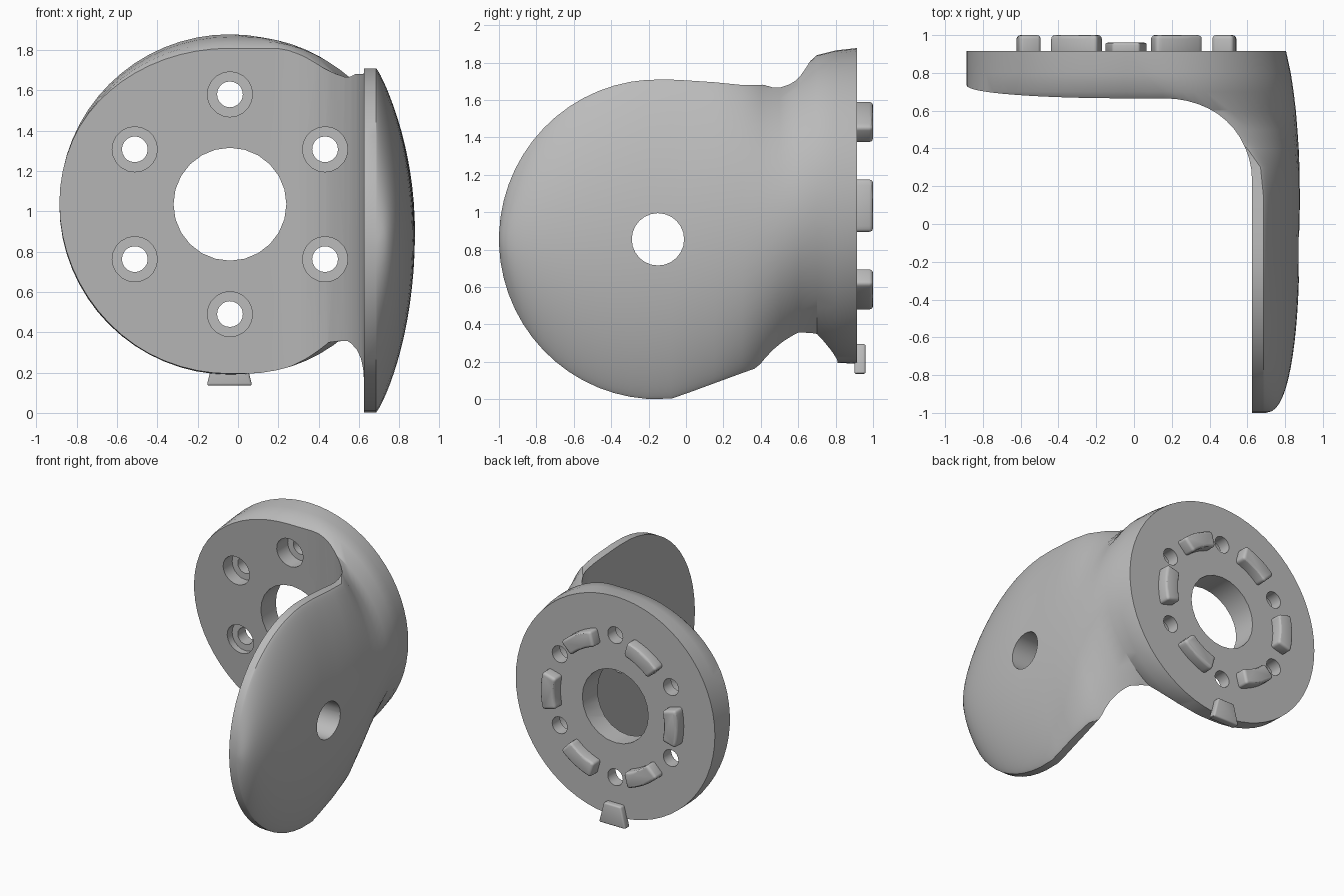
import bpy, bmesh, math
from mathutils import Matrix, Vector

cube = bpy.data.objects.get("Cube")
if cube:
    bpy.data.objects.remove(cube, do_unlink=True)

grey = bpy.data.materials.new("plain grey")
grey.use_nodes = True
grey.diffuse_color = (0.5, 0.5, 0.5, 1)
grey.node_tree.nodes["Principled BSDF"].inputs["Base Color"].default_value = grey.diffuse_color

CX, CZ, R = -0.04, 1.035, 0.845      # flange centre and radius
PY, PZ = -0.15, 0.855                # side plate centre
TILT = -0.09                         # lean of the flange's front face


def loft(name, rings):
    """Closed solid through rings that share a point count."""
    bm = bmesh.new()
    loops = [[bm.verts.new(p) for p in ring] for ring in rings]
    n = len(loops[0])
    for a, b in zip(loops, loops[1:]):
        for i in range(n):
            j = (i + 1) % n
            bm.faces.new((a[i], a[j], b[j], b[i]))
    bm.faces.new(loops[0][::-1])
    bm.faces.new(loops[-1])
    bmesh.ops.recalc_face_normals(bm, faces=bm.faces)
    mesh = bpy.data.meshes.new(name)
    bm.to_mesh(mesh)
    bm.free()
    obj = bpy.data.objects.new(name, mesh)
    bpy.context.collection.objects.link(obj)
    mesh.materials.append(grey)
    return obj


def cylinder(name, axis, u, v, r, lo, hi, sides):
    rings = []
    for w in (lo, hi):
        ring = []
        for i in range(sides):
            a = math.tau * i / sides
            p, q = u + r * math.cos(a), v + r * math.sin(a)
            ring.append((p, w, q) if axis == "y" else (w, p, q))
        rings.append(ring)
    return loft(name, rings)


def activate(obj):
    bpy.ops.object.select_all(action="DESELECT")
    obj.select_set(True)
    bpy.context.view_layer.objects.active = obj


def cut(obj, cutter):
    mod = obj.modifiers.new("cut", "BOOLEAN")
    mod.operation, mod.solver, mod.object = "DIFFERENCE", "EXACT", cutter
    activate(obj)
    bpy.ops.object.modifier_apply(modifier=mod.name)
    bpy.data.objects.remove(cutter, do_unlink=True)


def smooth(obj, degrees=30):
    activate(obj)
    bpy.ops.object.shade_smooth_by_angle(angle=math.radians(degrees))


# Outer body: sections along y (y, top, bottom, edge x, crown x, arc power)
stations = []
for k in range(15):
    a = math.radians(88 - k * 6)
    h = 0.855 * math.cos(a)
    crown = 0.685 + 0.19 * math.cos(a) ** 0.75
    stations.append((PY - 0.85 * math.sin(a), PZ + h, PZ - h, 0.685, crown, 0.85))
stations += [
    (-0.08, 1.709, 0.003, 0.685, 0.875, 0.85),
    (0.0, 1.705, 0.03, 0.685, 0.877, 0.85),
    (0.15, 1.695, 0.085, 0.685, 0.878, 0.85),
    (0.3, 1.68, 0.14, 0.67, 0.876, 0.82),
    (0.4, 1.68, 0.175, 0.6, 0.872, 0.78),
    (0.5, 1.695, 0.21, 0.47, 0.865, 0.72),
    (0.6, 1.75, 0.24, 0.3, 0.857, 0.65),
    (0.7, 1.84, 0.25, 0.15, 0.845, 0.58),
    (0.8, 1.865, 0.195, 0.05, 0.83, 0.52),
    (0.915, 1.878, 0.19, CX, 0.805, 0.5),
]


def section(y, top, bottom, edge, crown, power):
    mid, h = (top + bottom) / 2, (top - bottom) / 2
    ring, n = [], 32
    for i in range(n + 1):
        a = math.pi * (i / n - 0.5)
        x = edge + (crown - edge) * max(math.cos(a), 0) ** (2 * power)
        ring.append((x, y, mid + h * math.sin(a)))
    for i in range(n + 1):
        a = math.pi * (0.5 + i / n)
        ring.append((CX - 0.001 + R * math.cos(a), y, mid + h * math.sin(a)))
    return ring


bracket = loft("bracket", [section(*s) for s in stations])

# Inner corner: a filleted block removed, sheared along the leaning face
inner = [(-1.3, -1.3), (-1.3, 0.735), (0.1, 0.735)]
for i in range(13):
    a = math.radians(90 - i * 7.5)
    inner.append((0.16 + 0.465 * math.cos(a), 0.29 + 0.445 * math.sin(a)))
inner.append((0.625, -1.3))
cut(bracket, loft("corner_cutter", [
    [(x, y + TILT * (z - CZ), z) for x, y in inner] for z in (-0.3, 2.2)]))

# Bore, side hole and counterbored bolt holes
cut(bracket, cylinder("bore_cutter", "y", CX, CZ, 0.28, 0.4, 1.2, 24))
cut(bracket, cylinder("side_hole_cutter", "x", PY, PZ, 0.14, 0.4, 1.2, 24))
for k in range(6):
    a = math.radians(30 + 60 * k)
    x, z = CX + 0.545 * math.cos(a), CZ + 0.545 * math.sin(a)
    cut(bracket, cylinder("bolt_cutter", "y", x, z, 0.064, 0.4, 1.2, 20))
    cut(bracket, cylinder("counterbore_cutter", "y", x, z, 0.112, 0.3, 0.82, 20))
smooth(bracket)


def round_corners(obj, width):
    mod = obj.modifiers.new("round", "BEVEL")
    mod.width, mod.segments = width, 3
    mod.limit_method, mod.angle_limit = "ANGLE", math.radians(40)
    activate(obj)
    bpy.ops.object.modifier_apply(modifier=mod.name)
    smooth(obj)


# Curved drive lugs on the back
for k in range(6):
    outline = []
    for r, sign in ((0.465, 1), (0.582, -1)):
        for i in range(9):
            a = math.radians(60 * k + sign * (i - 4) * 3.6)
            outline.append((CX + r * math.cos(a), CZ + r * math.sin(a)))
    lug = loft(f"drive_lug_{k + 1}", [[(x, y, z) for x, z in outline] for y in (0.88, 1.0)])
    round_corners(lug, 0.02)

# Locating tab under the flange
tab_outline = [(-0.155, 0.135), (0.07, 0.135), (0.03, 0.295), (-0.115, 0.295)]
tab = loft("locating_tab", [[(x, y, z) for x, z in tab_outline] for y in (0.9, 0.96)])
round_corners(tab, 0.012)
